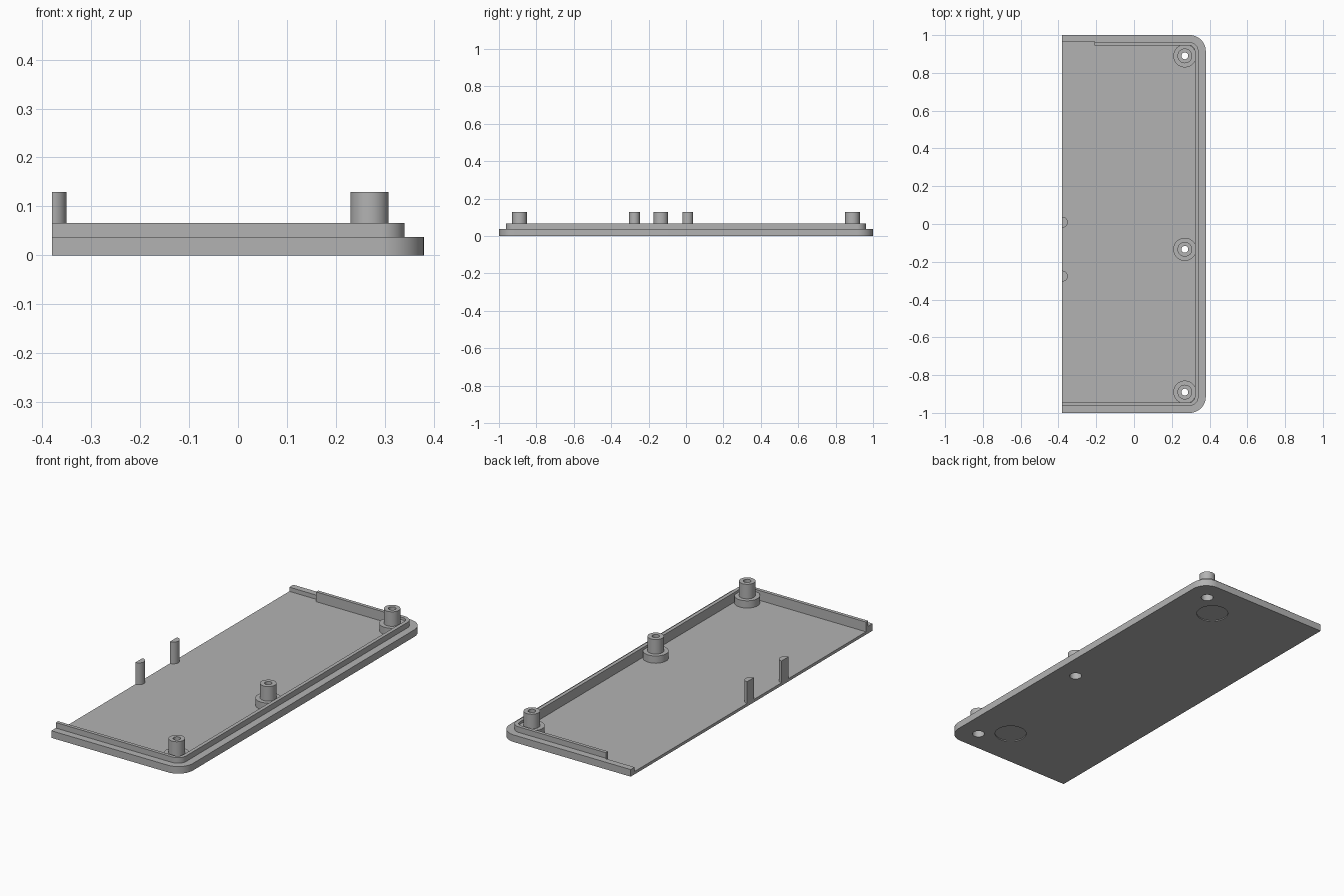
import bpy, bmesh
from math import sin, cos, pi, radians

cube = bpy.data.objects.get("Cube")
if cube:
    bpy.data.objects.remove(cube, do_unlink=True)

grey = bpy.data.materials.new("matte grey")
grey.use_nodes = True
colour = (0.45, 0.45, 0.45, 1)
grey.diffuse_color = colour
grey.node_tree.nodes["Principled BSDF"].inputs["Base Color"].default_value = colour

OPEN_X = -0.38                 # cut edge of the tray
FLOOR, LEDGE, RIM, TOP = 0.015, 0.037, 0.066, 0.129
INNER_X, INNER_Y, INNER_R = 0.322, 0.945, 0.03
parts = []


def make(name, bm):
    bmesh.ops.recalc_face_normals(bm, faces=bm.faces)
    mesh = bpy.data.meshes.new(name)
    bm.to_mesh(mesh)
    bm.free()
    mesh.materials.append(grey)
    obj = bpy.data.objects.new(name, mesh)
    bpy.context.collection.objects.link(obj)
    parts.append(obj)
    return obj


def prism(name, outline, z0, z1):
    bm = bmesh.new()
    face = bm.faces.new([bm.verts.new((x, y, z0)) for x, y in outline])
    ext = bmesh.ops.extrude_face_region(bm, geom=[face], use_keep_orig=True)
    verts = [g for g in ext["geom"] if isinstance(g, bmesh.types.BMVert)]
    bmesh.ops.translate(bm, verts=verts, vec=(0, 0, z1 - z0))
    return make(name, bm)


def arc(cx, cy, r, a0, a1, n=12):
    return [(cx + r * cos(a0 + (a1 - a0) * i / n),
             cy + r * sin(a0 + (a1 - a0) * i / n)) for i in range(n + 1)]


def u_path(x, y, r, back_end=OPEN_X):
    """Open path: front edge, rounded side, back edge."""
    return ([(OPEN_X, -y)] + arc(x - r, r - y, r, -pi / 2, 0)
            + arc(x - r, y - r, r, 0, pi / 2) + [(back_end, y)])


def lathe(name, profile, x, y, n=40):
    bm = bmesh.new()
    rings = [[bm.verts.new((x + r * cos(2 * pi * i / n), y + r * sin(2 * pi * i / n), z))
              for i in range(n)] for r, z in profile]
    for a, b in zip(rings, rings[1:] + rings[:1]):
        for i in range(n):
            j = (i + 1) % n
            bm.faces.new((a[i], a[j], b[j], b[i]))
    return make(name, bm)


# Floor plate
outer = u_path(0.38, 1.0, 0.085)
floor = prism("floor_plate", outer, 0, FLOOR)

# Outer ledge, thinner where the back rim stops short
NOTCH_X = -0.21
inner = u_path(INNER_X, INNER_Y, INNER_R, NOTCH_X)
thin_end = [(NOTCH_X, 0.967), (OPEN_X, 0.967)]
prism("outer_ledge", outer + (inner + thin_end)[::-1], FLOOR, LEDGE)

# Raised rim
rim = u_path(0.341, 0.963, 0.048, NOTCH_X)
prism("raised_rim", rim + inner[::-1], LEDGE, RIM)

# Screw bosses with a wide foot and a counterbored hole
BOSS_X, BOSSES = 0.269, (-0.89, -0.134, 0.89)
BORE, HOLE, FOOT, TUBE = 0.03, 0.018, 0.061, 0.039
for place, y in zip(("front", "middle", "back"), BOSSES):
    lathe(place + "_screw_boss",
          [(BORE, FLOOR), (FOOT, FLOOR), (FOOT, 0.053), (TUBE, 0.053),
           (TUBE, TOP), (HOLE, TOP), (HOLE, 0.04), (BORE, 0.04)], BOSS_X, y)

# Half-round pegs on the open edge
for place, y in (("front", -0.276), ("back", 0.009)):
    prism(place + "_peg", arc(OPEN_X, y, 0.029, -pi / 2, pi / 2, 16), FLOOR, TOP)

# Screw holes and shallow foot recesses cut into the underside
cuts = [(BOSS_X, y, BORE, 0.05) for y in BOSSES]
cuts += [(0.147, y, 0.078, 0.005) for y in (-0.785, 0.785)]
for x, y, r, depth in cuts:
    cutter = prism("cutter", arc(x, y, r, 0, 2 * pi, 40)[:-1], -0.05, depth)
    parts.remove(cutter)
    cutter.hide_render = True
    mod = floor.modifiers.new("cut", "BOOLEAN")
    mod.operation, mod.solver, mod.object = "DIFFERENCE", "EXACT", cutter
bpy.context.view_layer.update()
cut_mesh = bpy.data.meshes.new_from_object(
    floor.evaluated_get(bpy.context.evaluated_depsgraph_get()))
cutters = [m.object for m in floor.modifiers]
floor.modifiers.clear()
floor.data = cut_mesh
for cutter in cutters:
    bpy.data.objects.remove(cutter, do_unlink=True)

# Smooth curves, sharp edges
bpy.ops.object.select_all(action="DESELECT")
for obj in parts:
    obj.select_set(True)
bpy.context.view_layer.objects.active = floor
bpy.ops.object.shade_smooth_by_angle(angle=radians(30))
